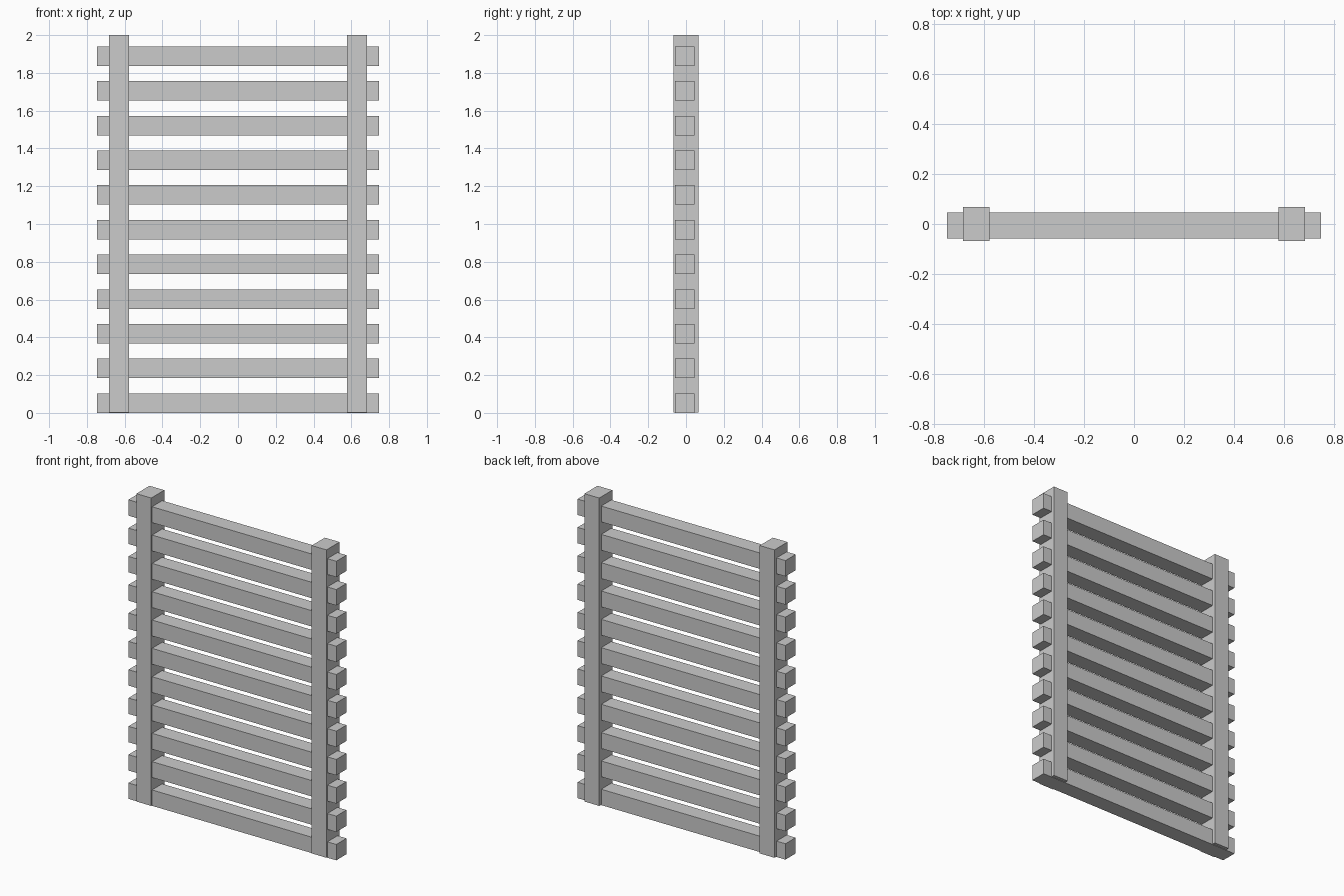
import bpy

if "Cube" in bpy.data.objects:
    bpy.data.objects.remove(bpy.data.objects["Cube"])


def box(name, x, y, z):
    """Axis-aligned box from (min, max) ranges."""
    bpy.ops.mesh.primitive_cube_add(size=1, location=[(a + b) / 2 for a, b in (x, y, z)])
    ob = bpy.context.object
    ob.name = name
    ob.scale = [b - a for a, b in (x, y, z)]
    bpy.ops.object.transform_apply(location=False, rotation=False, scale=True)
    return ob


# Two upright posts
box("left_post", (-0.682, -0.576), (-0.067, 0.067), (0.003, 2.0))
box("right_post", (0.576, 0.682), (-0.067, 0.067), (0.003, 2.0))

# Eleven evenly spaced slats passing through the posts
for i in range(11):
    z = i * 0.1837
    box(f"slat_{i + 1}", (-0.746, 0.746), (-0.058, 0.046), (z, z + 0.103))
